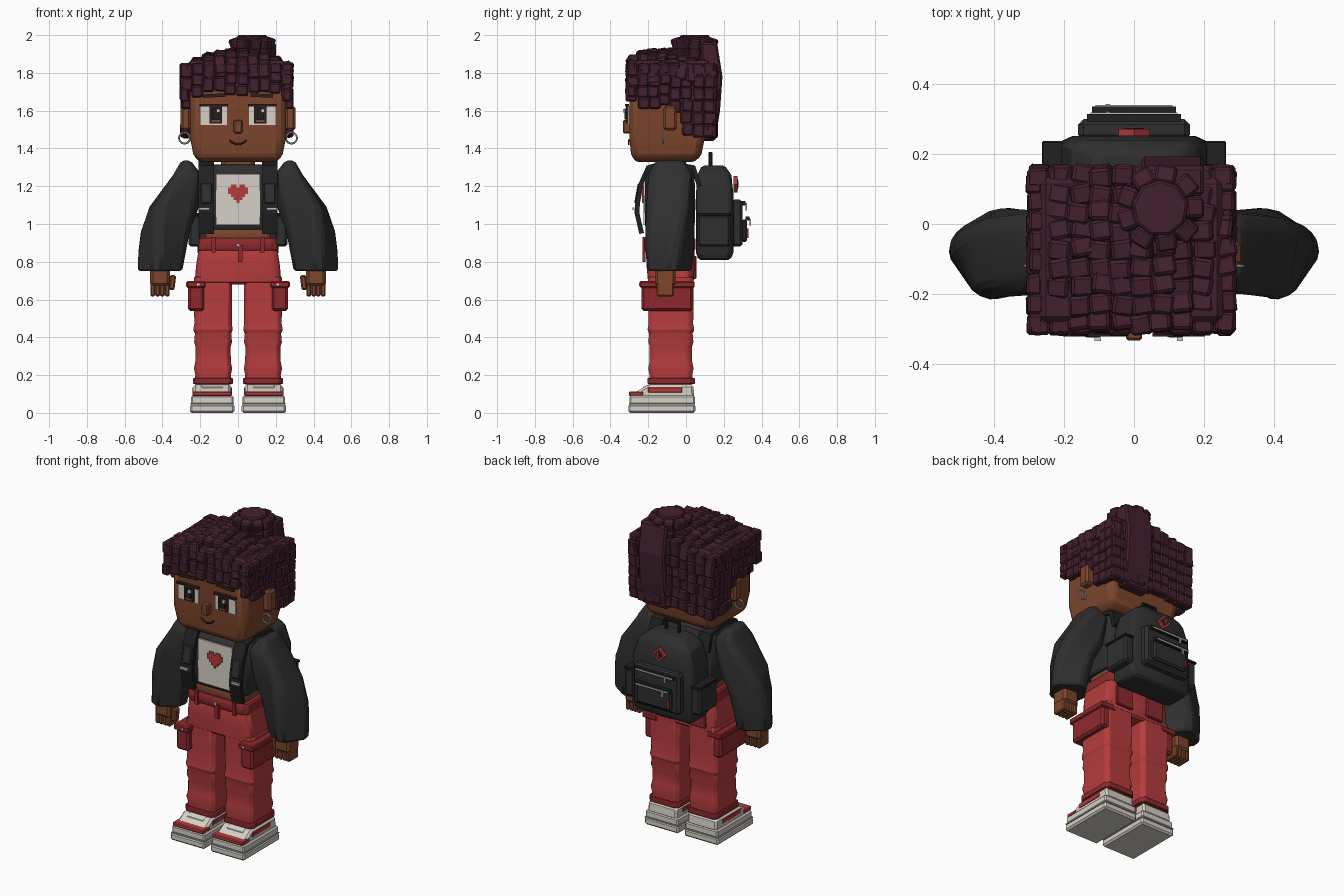
import bpy, bmesh, math, random
from mathutils import Matrix, Euler, Vector

random.seed(4)
if "Cube" in bpy.data.objects:
    bpy.data.objects.remove(bpy.data.objects["Cube"])


def material(name, rgb):
    m = bpy.data.materials.new(name)
    m.use_nodes = True
    m.diffuse_color = (*rgb, 1)
    bsdf = next(n for n in m.node_tree.nodes if n.type == 'BSDF_PRINCIPLED')
    bsdf.inputs["Base Color"].default_value = (*rgb, 1)
    bsdf.inputs["Roughness"].default_value = 0.8
    return m


HAIR = material("plum hair", (.055, .015, .028))
SKIN = material("brown skin", (.205, .061, .026))
WHITE = material("warm white", (.67, .63, .57))
BLACK = material("charcoal cloth", (.028, .028, .029))
TRIM = material("black trim", (.015, .015, .016))
RED = material("red cloth", (.46, .045, .048))
DARKRED = material("dark red cloth", (.27, .022, .027))
BROWN = material("dark brown", (.03, .012, .012))
SILVER = material("silver", (.5, .5, .5))

SIDES = (("left", 1), ("right", -1))
smooth = []


def finish(bm, name, mat, bevel=0, segments=1):
    bmesh.ops.recalc_face_normals(bm, faces=bm.faces)
    me = bpy.data.meshes.new(name)
    bm.to_mesh(me)
    bm.free()
    me.materials.append(mat)
    ob = bpy.data.objects.new(name, me)
    bpy.context.scene.collection.objects.link(ob)
    if bevel:
        mod = ob.modifiers.new("bevel", 'BEVEL')
        mod.width, mod.segments = bevel, segments
    return ob


def add_cube(bm, centre, size, rot=(0, 0, 0)):
    m = Matrix.Translation(centre) @ Euler(rot).to_matrix().to_4x4() @ Matrix.Diagonal((*size, 1))
    bmesh.ops.create_cube(bm, size=1, matrix=m)


def box(name, mat, centre, size, bevel=0, rot=(0, 0, 0), segments=1):
    bm = bmesh.new()
    add_cube(bm, centre, size, rot)
    return finish(bm, name, mat, bevel, segments)


def loft(name, mat, sections, s=1, bevel=.012, cut=.35):
    """Chamfered rectangles (z, cx, cy, hx, hy, yaw in degrees) joined upward."""
    bm = bmesh.new()
    rings = []
    for z, cx, cy, hx, hy, yaw in sections:
        k = 1 - cut
        outline = [(1, -k), (1, k), (k, 1), (-k, 1), (-1, k), (-1, -k), (-k, -1), (k, -1)]
        turn = Matrix.Rotation(math.radians(yaw * s), 3, 'Z')
        rings.append([bm.verts.new(turn @ Vector((u * hx, v * hy, 0)) + Vector((cx * s, cy, z)))
                      for u, v in outline])
    for a, b in zip(rings, rings[1:]):
        for i in range(8):
            bm.faces.new((a[i], a[(i + 1) % 8], b[(i + 1) % 8], b[i]))
    bm.faces.new(rings[0])
    bm.faces.new(rings[-1])
    ob = finish(bm, name, mat, bevel)
    smooth.append(ob)
    return ob


def prism(name, mat, profile, x0, x1, bevel=.01):
    """A (y, z) outline extruded along x."""
    bm = bmesh.new()
    a, b = [[bm.verts.new((x, y, z)) for y, z in profile] for x in (x0, x1)]
    bm.faces.new(a)
    bm.faces.new(b)
    for i in range(len(a)):
        j = (i + 1) % len(a)
        bm.faces.new((a[i], a[j], b[j], b[i]))
    return finish(bm, name, mat, bevel)


# Head, neck and nose
loft("head", SKIN, [(1.327, 0, -.11, .2, .15, 0), (1.36, 0, -.105, .235, .185, 0),
                    (1.46, 0, -.1, .255, .2, 0), (1.8, 0, -.1, .255, .2, 0)], cut=.14)
box("neck", SKIN, (0, -.08, 1.3), (.18, .16, .12), .02)
box("nose", SKIN, (0, -.313, 1.515), (.045, .04, .07), .006)

# Mouth
curve = bpy.data.curves.new("mouth", 'CURVE')
curve.dimensions = '3D'
curve.bevel_depth = .005
line = curve.splines.new('POLY')
line.points.add(6)
for i, p in enumerate(line.points):
    t = i / 3 - 1
    p.co = (t * .045, -.303, 1.422 + .022 * t * t, 1)
curve.materials.append(BROWN)
mouth = bpy.data.objects.new("mouth", curve)
bpy.context.scene.collection.objects.link(mouth)

# Eyes, brows, ears and earrings
for side, s in SIDES:
    box(side + "_eye_white", WHITE, (.128 * s, -.303, 1.575), (.14, .009, .1))
    box(side + "_upper_lid", BROWN, (.128 * s, -.312, 1.628), (.15, .02, .012))
    box(side + "_iris", BROWN, (.118 * s, -.312, 1.578), (.066, .009, .09))
    box(side + "_pupil", TRIM, (.118 * s, -.321, 1.582), (.036, .009, .06))
    box(side + "_iris_glow", SKIN, (.118 * s, -.319, 1.545), (.045, .009, .012))
    box(side + "_eye_glint", WHITE, (.118 * s + .014, -.33, 1.6), (.018, .009, .02))
    box(side + "_eyebrow", BROWN, (.125 * s, -.308, 1.68), (.12, .016, .018), rot=(0, .05 * s, 0))
    box(side + "_ear", SKIN, (.277 * s, -.085, 1.56), (.055, .07, .13), .012)
    bpy.ops.mesh.primitive_torus_add(location=(.283 * s, -.12, 1.455), rotation=(math.pi / 2, 0, 0),
                                     major_radius=.029, minor_radius=.005,
                                     major_segments=20, minor_segments=6)
    hoop = bpy.context.object
    hoop.name = side + "_earring"
    hoop.data.materials.append(SILVER)

# Hair: a solid crown covered in blocky tufts
box("hair_crown", HAIR, (-.007, -.075, 1.78), (.53, .42, .17), .02)
bm = bmesh.new()


def tuft(centre, size, wobble):
    add_cube(bm, centre, size, [random.uniform(-wobble, wobble) for _ in range(3)])


def tuft_column(x, y, size, bottom, top=1.85):
    n = max(2, round((top - bottom) / .062))
    h = (top - bottom) / n
    for k in range(n):
        push = random.uniform(-.006, .006)
        tuft((x + push, y + push, bottom + h * (k + .5)), (*size, h * 1.04), .06)


columns = [-.27 + .0585 * i for i in range(10)]
for x in columns:
    for j in range(9):
        y = -.28 + .052 * j
        top = 1.925 - .085 * (x / .27) ** 2 - .04 * ((y + .07) / .22) ** 4
        tuft((x, y, top - .05 + random.uniform(-.01, .01)), (.063, .058, .1), .2)
    tuft_column(x, -.293, (.06, .045), 1.685 + random.uniform(-.015, .02))
    tuft_column(x, .137, (.06, .055), 1.46 + random.uniform(-.01, .01))
for x in (-.28, .265):
    for j, bottom in enumerate((1.65, 1.61, 1.61, 1.63, 1.59, 1.47, 1.46, 1.46)):
        tuft_column(x, -.285 + .058 * j, (.046, .06), bottom)

# Bun tufts around a centre block
for i in range(9):
    a = math.tau * i / 9
    for z in (1.9, 1.955):
        add_cube(bm, (.075 + .092 * math.cos(a), .045 + .092 * math.sin(a), z), (.055, .06, .06),
                 (random.uniform(-.15, .15), .3, a))
finish(bm, "hair_tufts", HAIR, .008)
bm = bmesh.new()
bmesh.ops.create_cone(bm, cap_ends=True, segments=9, radius1=.1, radius2=.08, depth=.13,
                      matrix=Matrix.Translation((.075, .045, 1.935)))
finish(bm, "hair_bun", HAIR, .006)
prism("hair_back_lock", HAIR, [(.08, 1.44), (.155, 1.44), (.18, 1.6), (.193, 1.78),
                               (.165, 1.96), (.08, 1.96)], .02, .2)

# Torso, shirt and heart
loft("jacket", BLACK, [(.97, 0, -.085, .2, .13, 0), (1.1, 0, -.085, .205, .135, 0),
                       (1.26, 0, -.085, .215, .13, 0), (1.315, 0, -.07, .19, .1, 0)], cut=.2)
loft("belly", SKIN, [(.88, 0, -.085, .175, .115, 0), (1.0, 0, -.085, .175, .115, 0)], cut=.2)
box("shirt_panel", WHITE, (0, -.221, 1.13), (.235, .009, .27))
bm = bmesh.new()
for r, row in enumerate((".##.##.", "#######", "#######", ".#####.", "..###..", "...#...")):
    for c, mark in enumerate(row):
        if mark == "#":
            add_cube(bm, ((c - 3) * .015, -.229, 1.2 - r * .016), (.015, .008, .016))
finish(bm, "shirt_heart", RED)

# Sleeves, hands and straps
for side, s in SIDES:
    loft(side + "_sleeve", BLACK, [
        (.75, .413, -.088, .1, .1, -35), (.85, .402, -.086, .106, .11, -33),
        (.96, .385, -.085, .112, .115, -25), (1.09, .338, -.085, .122, .115, -10),
        (1.26, .268, -.085, .075, .115, 0), (1.335, .275, -.085, .025, .075, 0)], s)
    box(side + "_palm", SKIN, (.413 * s, -.11, .72), (.105, .11, .1), .015)
    for k in range(4):
        box(f"{side}_finger_{k + 1}", SKIN, ((.374 + .026 * k) * s, -.11, .655), (.025, .09, .075), .006)
    box(side + "_thumb", SKIN, (.348 * s, -.12, .69), (.032, .045, .08), .008, rot=(0, -.12 * s, 0))

    path = [(.07, 1.2), (.04, 1.3), (-.1, 1.325), (-.2, 1.3), (-.235, 1.22),
            (-.255, 1.12), (-.26, 1.06), (-.235, .95)]
    bm = bmesh.new()
    pairs = [[bm.verts.new((x * s, y, z)) for x in (.128, .208)] for y, z in path]
    for a, b in zip(pairs, pairs[1:]):
        bm.faces.new((a[0], a[1], b[1], b[0]))
    strap = finish(bm, side + "_strap", TRIM)
    mod = strap.modifiers.new("thickness", 'SOLIDIFY')
    mod.thickness, mod.offset = .025, 0
    box(side + "_strap_pad", BLACK, (.168 * s, -.25, 1.16), (.06, .03, .11), .006, rot=(-.18, 0, 0))
    box(side + "_buckle", SILVER, (.178 * s, -.278, 1.08), (.055, .012, .014))

# Trousers
loft("trouser_hips", RED, [(.68, 0, -.08, .23, .12, 0), (.78, 0, -.082, .222, .127, 0),
                           (.92, 0, -.085, .2, .13, 0)], cut=.18)
loft("waistband", DARKRED, [(.86, 0, -.085, .211, .136, 0), (.925, 0, -.085, .205, .135, 0)],
     bevel=.006, cut=.18)
box("fly_tab", DARKRED, (.012, -.222, .845), (.024, .016, .09))
box("waist_button", SILVER, (0, -.226, .89), (.018, .01, .016))
for side, s in SIDES:
    folds = [(.15, .098), (.2, .094), (.235, .101), (.27, .094), (.35, .093), (.375, .1),
             (.42, .096), (.44, .105), (.47, .099), (.58, .101), (.72, .101)]
    loft(side + "_trouser_leg", RED, [(z, .132, -.08, w, w + .019, 0) for z, w in folds], s,
         bevel=.004, cut=.2)
    loft(side + "_trouser_cuff", DARKRED, [(z, .132, -.078, .105, .125, 0) for z in (.152, .185)], s,
         bevel=.004, cut=.2)
    box(side + "_cargo_pocket", DARKRED, (.222 * s, -.1, .61), (.085, .27, .14), .012)
    box(side + "_pocket_flap", DARKRED, (.223 * s, -.1, .68), (.102, .29, .035), .006)
    box(side + "_pocket_button", WHITE, (.21 * s, -.246, .68), (.012, .008, .012))
    box(side + "_seat_pocket", DARKRED, (.11 * s, .046, .77), (.12, .02, .12), .005)
    box(side + "_belt_loop", DARKRED, (.13 * s, -.22, .89), (.022, .02, .08))

    # Shoes
    c = .137 * s
    box(side + "_sole", WHITE, (c, -.128, .023), (.235, .355, .046), .01)
    box(side + "_midsole", WHITE, (c, -.126, .068), (.225, .345, .046), .008)
    box(side + "_sole_line", SILVER, (c, -.127, .046), (.23, .35, .006))
    prism(side + "_shoe_upper", WHITE, [(-.285, .08), (-.275, .105), (-.2, .15), (.038, .15),
                                        (.045, .08)], c - .1, c + .1, .012)
    box(side + "_toe_strap", RED, (c, -.265, .102), (.21, .075, .024), .005)
    box(side + "_shoe_stripe", RED, (c, -.11, .122), (.208, .18, .028), .003)
    box(side + "_shoe_tongue", WHITE, (c, -.2, .135), (.12, .06, .025), .006, rot=(.4, 0, 0))

# Backpack
loft("backpack", BLACK, [(.81, 0, .15, .195, .085, 0), (.85, 0, .152, .215, .1, 0),
                         (1.15, 0, .152, .208, .1, 0), (1.26, 0, .15, .175, .09, 0),
                         (1.31, 0, .145, .11, .06, 0)], cut=.18)
box("backpack_front_pocket", BLACK, (0, .27, 1.005), (.32, .06, .25), .015)
box("backpack_lower_pocket", BLACK, (0, .308, .965), (.24, .03, .12), .01)
for name, z, y, w in (("upper", 1.11, .304, .27), ("lower", 1.03, .325, .24)):
    box(name + "_zip_flap", TRIM, (0, y, z), (w, .022, .022))
    box(name + "_zip", SILVER, (0, y + .011, z - .002), (w - .02, .008, .008))
    box(name + "_zip_pull", SILVER, (-.075, y + .014, z - .02), (.012, .008, .035))
box("pocket_tag", DARKRED, (-.105, .326, .95), (.014, .008, .05))
box("badge_rim", RED, (0, .262, 1.21), (.062, .02, .062), rot=(0, math.pi / 4, 0))
box("badge_centre", TRIM, (0, .271, 1.21), (.04, .008, .04), rot=(0, math.pi / 4, 0))
box("badge_mark", RED, (0, .275, 1.21), (.012, .008, .04))
box("handle_bar", TRIM, (0, .13, 1.372), (.1, .022, .016), .004)
for side, s in SIDES:
    box(side + "_handle_post", TRIM, (.045 * s, .13, 1.335), (.018, .02, .08), .004)
    box(side + "_pack_side_pocket", BLACK, (.228 * s, .148, .965), (.066, .175, .17), .012)
    box(side + "_side_pocket_rim", TRIM, (.228 * s, .148, 1.05), (.072, .18, .016), .004)

# Soft shading on the rounded parts, keeping creases sharp
bpy.ops.object.select_all(action='DESELECT')
for ob in smooth:
    ob.select_set(True)
bpy.context.view_layer.objects.active = smooth[0]
bpy.ops.object.shade_smooth_by_angle(angle=math.radians(35))
